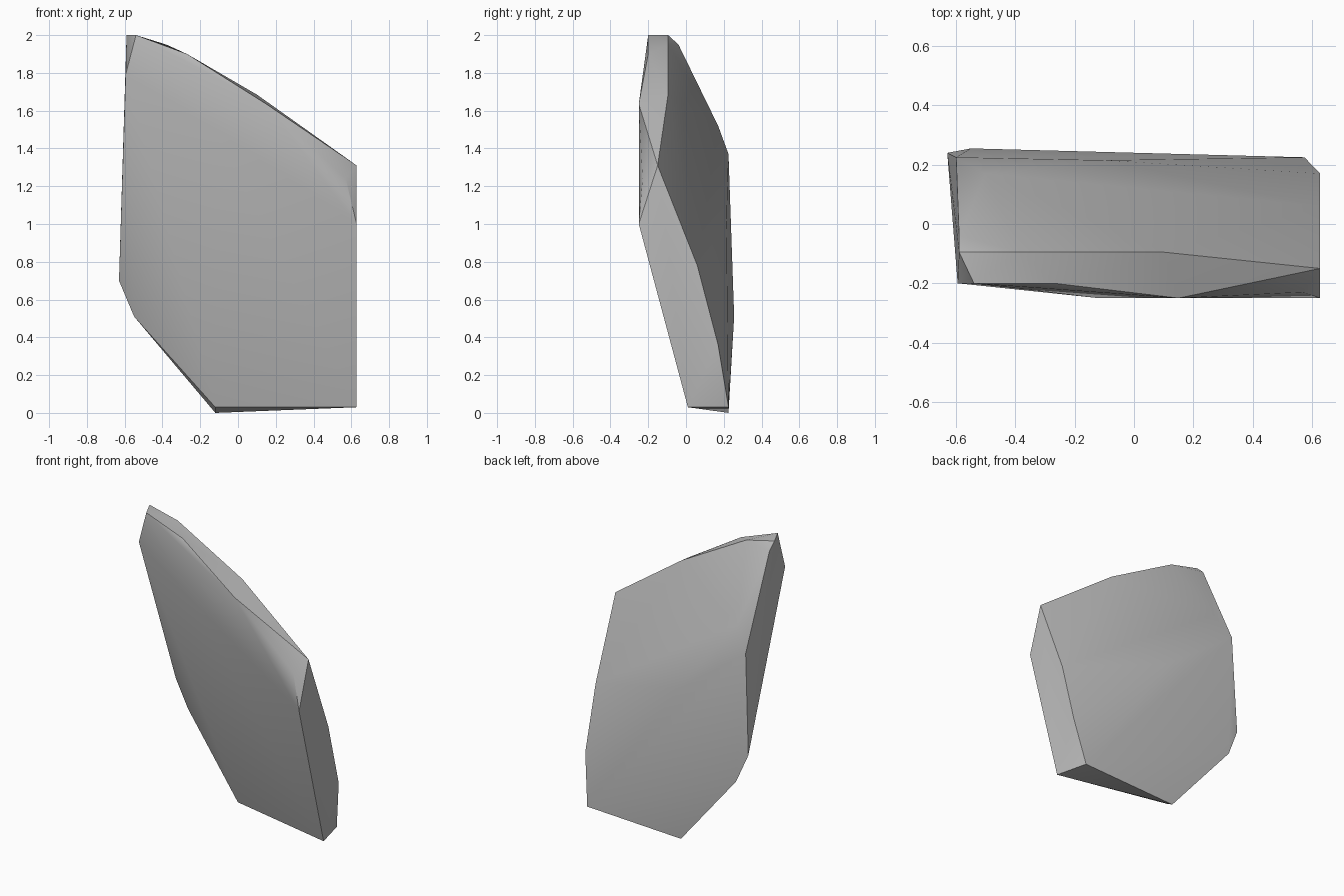
import bpy
import bmesh
import math

default_cube = bpy.data.objects.get("Cube")
if default_cube:
    bpy.data.objects.remove(default_cube, do_unlink=True)

# Stone colour
stone_grey = bpy.data.materials.new("stone_grey")
stone_grey.use_nodes = True
grey = (0.5, 0.5, 0.5, 1.0)
stone_grey.diffuse_color = grey
for node in stone_grey.node_tree.nodes:
    if node.type == "BSDF_PRINCIPLED":
        node.inputs["Base Color"].default_value = grey
        node.inputs["Roughness"].default_value = 0.9

# Corner points of the chipped shard, grouped by the facet they bound
top_facet = [
    (-.59, -.095, 2), (-.54, -.2, 2), (-.27, -.2, 1.9), (.15, -.25, 1.635),
    (.628, -.15, 1.31), (.1, -.095, 1.685), (-.38, -.095, 1.95),
]
left_edge = [
    (-.59, -.04, 1.95), (-.595, -.2, 1.79), (-.6, .225, 1.37),
    (-.63, .24, .7), (-.55, .255, .51),
]
back_bulge = [(-.5, .17, 1.52), (-.1, .215, 1)]
front_bulge = [(-.12, -.25, 1.5), (.57, -.23, 1.24), (.628, -.25, 1)]
right_facet = [(.628, .01, .03), (.628, .17, .36), (.628, .06, .78)]
bottom_facet = [(-.12, .17, .03), (-.12, .225, 0), (.575, .225, .03)]


def build_hull(name, points, material):
    """Wrap the corner points in a closed convex skin."""
    bm = bmesh.new()
    for point in points:
        bm.verts.new(point)
    hull = bmesh.ops.convex_hull(bm, input=bm.verts[:])
    unused = set(hull["geom_interior"]) | set(hull["geom_unused"])
    loose = [item for item in unused if isinstance(item, bmesh.types.BMVert)]
    bmesh.ops.delete(bm, geom=loose, context="VERTS")
    # Merge the triangles of facets that are truly flat
    bmesh.ops.dissolve_limit(
        bm, angle_limit=math.radians(1), verts=bm.verts[:], edges=bm.edges[:])
    bmesh.ops.recalc_face_normals(bm, faces=bm.faces[:])
    mesh = bpy.data.meshes.new(name)
    bm.to_mesh(mesh)
    bm.free()
    mesh.materials.append(material)
    shape = bpy.data.objects.new(name, mesh)
    bpy.context.collection.objects.link(shape)
    return shape


# Rock body, smooth across shallow bends and crisp at the chipped rims
rock = build_hull(
    "rock_shard",
    top_facet + left_edge + back_bulge + front_bulge + right_facet + bottom_facet,
    stone_grey)
bpy.ops.object.select_all(action="DESELECT")
rock.select_set(True)
bpy.context.view_layer.objects.active = rock
bpy.ops.object.shade_smooth_by_angle(angle=math.radians(35))
